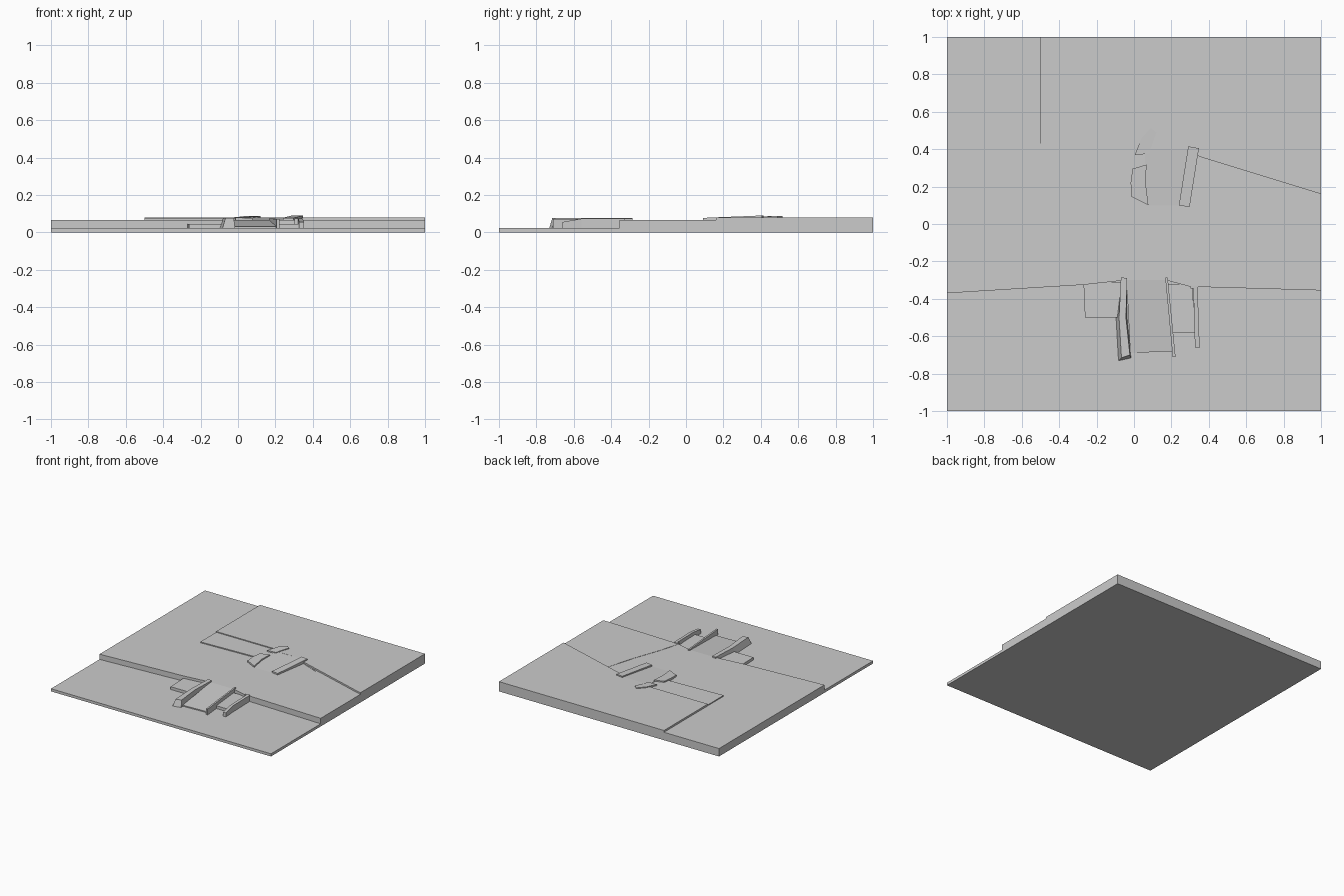
import bpy, bmesh

if "Cube" in bpy.data.objects:
    bpy.data.objects.remove(bpy.data.objects["Cube"])

stone = bpy.data.materials.new("light grey stone")
stone.use_nodes = True
GREY = (0.6, 0.6, 0.6, 1)
stone.diffuse_color = GREY
stone.node_tree.nodes["Principled BSDF"].inputs["Base Color"].default_value = GREY

LOW, MID, HIGH = 0.022, 0.065, 0.08


def prism(name, outline, bottom, top, flare=None):
    """Extrude an outline; top is a height or a function of x and y; flare spreads the foot."""
    height = top if callable(top) else (lambda x, y: top)
    flare = flare or (lambda x, y: (x, y))
    bm = bmesh.new()
    foot = [bm.verts.new((*flare(x, y), bottom)) for x, y in outline]
    head = [bm.verts.new((x, y, height(x, y))) for x, y in outline]
    bm.faces.new(foot)
    bm.faces.new(head)
    n = len(outline)
    for i in range(n):
        j = (i + 1) % n
        bm.faces.new((foot[i], foot[j], head[j], head[i]))
    bmesh.ops.recalc_face_normals(bm, faces=bm.faces)
    mesh = bpy.data.meshes.new(name)
    bm.to_mesh(mesh)
    bm.free()
    mesh.materials.append(stone)
    obj = bpy.data.objects.new(name, mesh)
    bpy.context.collection.objects.link(obj)
    return obj


def slope(y0, z0, y1, z1):
    """Height that rises evenly along y and stays level beyond both ends."""
    return lambda x, y: z0 + (z1 - z0) * min(1, max(0, (y - y0) / (y1 - y0)))


# Ground terraces
prism("lower_ground", [(-1, -1), (1, -1), (1, 1), (-1, 1)], 0, LOW)
prism("middle_terrace", [(-1, -0.37), (-0.27, -0.325), (-0.04, -0.3), (0.17, -0.3),
                         (0.3, -0.335), (1, -0.355), (1, 1), (-1, 1)], LOW, MID)
prism("right_terrace", [(0.3, -0.335), (1, -0.355), (1, 0.3), (0.35, 0.36), (0.5, 0.3),
                        (0.43, 0.06), (0.35, -0.16)], MID, MID + 0.002)
prism("upper_terrace", [(-0.5, 0.43), (0.05, 0.43), (0.08, 0.4), (0.3, 0.4),
                        (0.35, 0.36), (1, 0.16), (1, 1), (-0.5, 1)], MID, HIGH)
prism("half_step", [(-0.5, 0.225), (0, 0.245), (0.06, 0.3), (0.06, 0.43), (-0.5, 0.43)],
      MID, 0.073)

# Sloping roadways
prism("lower_ramp", [(-0.02, -0.69), (0.21, -0.68), (0.17, -0.3), (-0.04, -0.3)],
      LOW, slope(-0.69, 0.03, -0.3, MID))
prism("upper_ramp", [(0.06, 0.1), (0.25, 0.1), (0.3, 0.4), (0.06, 0.43)],
      MID - 0.01, slope(0.1, MID, 0.4, HIGH))

# Platforms beside the lower ramp
prism("left_platform", [(-0.262, -0.5), (-0.08, -0.5), (-0.05, -0.31), (-0.27, -0.31)],
      LOW, 0.045)
prism("right_platform", [(0.2, -0.58), (0.33, -0.58), (0.31, -0.32), (0.17, -0.32)],
      LOW, 0.045)

# Lower walls
prism("lower_left_wall", [(-0.067, -0.715), (-0.022, -0.7), (-0.043, -0.5), (-0.037, -0.29),
                          (-0.07, -0.285), (-0.08, -0.5)], LOW, 0.076,
      lambda x, y: (x - 0.016 if x < -0.06 and y < -0.4 else x + (0.006 if y < -0.4 else 0),
                    y - 0.016 if y < -0.6 else y))
prism("lower_middle_wall", [(0.207, -0.71), (0.222, -0.71), (0.18, -0.285), (0.167, -0.285)],
      LOW, slope(-0.71, 0.07, -0.4, 0.075))
prism("lower_right_wall", [(0.327, -0.66), (0.353, -0.66), (0.346, -0.56), (0.341, -0.33),
                           (0.302, -0.33), (0.302, -0.345), (0.318, -0.345), (0.322, -0.56)],
      LOW, slope(-0.66, 0.055, -0.56, 0.073))

# Upper walls
prism("upper_left_wall", [(-0.013, 0.145), (0.077, 0.1), (0.062, 0.22), (0.067, 0.318),
                          (-0.008, 0.295), (-0.018, 0.22)], MID, slope(0.1, 0.076, 0.2, 0.083))
prism("upper_back_wall", [(0.005, 0.37), (0.08, 0.375), (0.12, 0.49), (0.09, 0.515),
                          (0.04, 0.46)], MID, slope(0.37, 0.083, 0.45, 0.087))
prism("upper_right_wall", [(0.24, 0.1), (0.297, 0.09), (0.347, 0.405), (0.29, 0.415)],
      MID, slope(0.09, 0.077, 0.4, 0.09))
